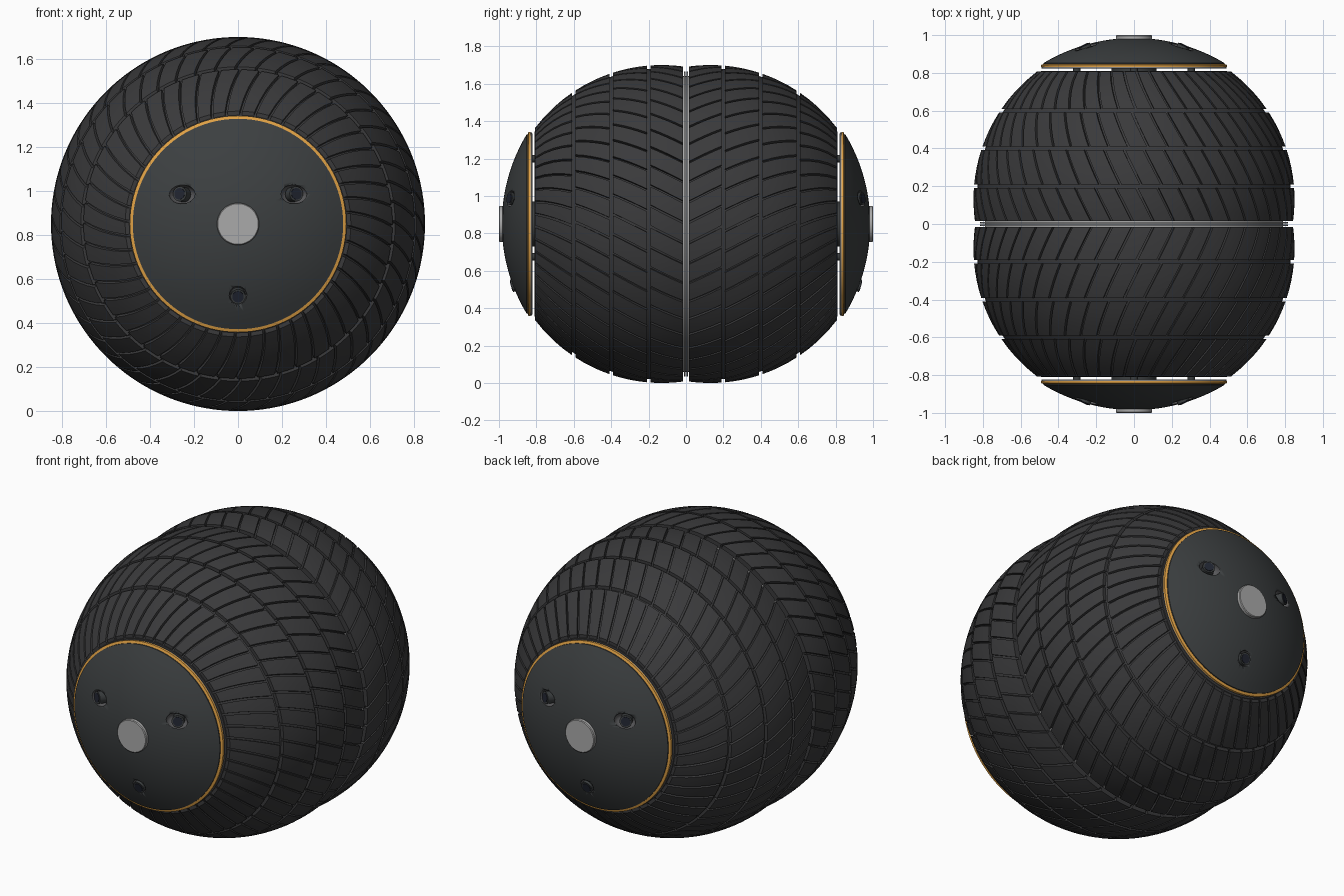
import bpy, bmesh, math
from mathutils import Vector, Matrix

if "Cube" in bpy.data.objects:
    bpy.data.objects.remove(bpy.data.objects["Cube"])

CZ = 0.85                      # height of the rolling axis (parallel to y)
RB, OFF = 0.85, 0.13           # tyre arc radius and arc centre offset from mid plane
BLOCKS, TWIST = 48, 0.6        # blocks per row, groove twist in radians per unit y


def material(name, rgb):
    m = bpy.data.materials.new(name)
    m.diffuse_color = (*rgb, 1)
    m.use_nodes = True
    m.node_tree.nodes["Principled BSDF"].inputs["Base Color"].default_value = m.diffuse_color
    return m


RUBBER = material("rubber", (0.042, 0.042, 0.044))
SHELL = material("dark_shell", (0.045, 0.05, 0.052))
ORANGE = material("orange_trim", (0.75, 0.36, 0.06))
GREY = material("metal", (0.4, 0.4, 0.4))
LENS = material("lens", (0.015, 0.018, 0.03))
SOCKET = material("socket", (0.1, 0.1, 0.105))


def finish(name, bm, mat, angle=35):
    bmesh.ops.recalc_face_normals(bm, faces=bm.faces)
    me = bpy.data.meshes.new(name)
    bm.to_mesh(me)
    bm.free()
    ob = bpy.data.objects.new(name, me)
    bpy.context.collection.objects.link(ob)
    me.materials.append(mat)
    bpy.ops.object.select_all(action='DESELECT')
    ob.select_set(True)
    bpy.context.view_layer.objects.active = ob
    bpy.ops.object.shade_smooth_by_angle(angle=math.radians(angle))
    return ob


def polar(r, a, y):
    return Vector((r * math.sin(a), y, CZ + r * math.cos(a)))


def lathe(name, profile, mat, s, n=96, closed=False):
    """Revolve (radius, y) points about the rolling axis; s = side of the model."""
    bm = bmesh.new()
    rings = []
    for r, y in profile:
        if r == 0:
            rings.append([bm.verts.new((0, y * s, CZ))] * n)
        else:
            rings.append([bm.verts.new(polar(r, math.tau * i / n, y * s)) for i in range(n)])
    pairs = list(zip(rings, rings[1:])) + ([(rings[-1], rings[0])] if closed else [])
    for a, b in pairs:
        for i in range(n):
            j = (i + 1) % n
            bm.faces.new(list(dict.fromkeys((a[i], a[j], b[j], b[i]))))
    return finish(name, bm, mat)


def tyre_r(y):
    return math.sqrt(RB * RB - (y - OFF) ** 2)


def tread(name, s):
    """Rows of slanted raised blocks following the tyre curve."""
    bm = bmesh.new()
    pitch = math.tau / BLOCKS
    rows = [(0.015, 0.19), (0.208, 0.391), (0.409, 0.591), (0.609, 0.808)]
    NY, NA = 4, 3
    for k, (y0, y1) in enumerate(rows):
        for b in range(BLOCKS):
            layers = []
            for depth in (0.0, 0.024):
                grid = []
                for u in range(NY + 1):
                    y = y0 + (y1 - y0) * u / NY
                    r = tyre_r(y)
                    gap = 0.006 / r
                    start = b * pitch + k * 0.3 * pitch - TWIST * y + gap
                    grid.append([bm.verts.new(polar(r - depth, start + (pitch - 2 * gap) * v / NA, y * s))
                                 for v in range(NA + 1)])
                layers.append(grid)
            top, low = layers
            for u in range(NY):
                for v in range(NA):
                    bm.faces.new((top[u][v], top[u + 1][v], top[u + 1][v + 1], top[u][v + 1]))
            rim = [(u, 0) for u in range(NY)] + [(NY, v) for v in range(NA)] + \
                  [(u, NA) for u in range(NY, 0, -1)] + [(0, v) for v in range(NA, 0, -1)]
            for (a, c), (d, e) in zip(rim, rim[1:] + rim[:1]):
                bm.faces.new((top[a][c], top[d][e], low[d][e], low[a][c]))
    bmesh.ops.delete(bm, geom=[v for v in bm.verts if not v.link_faces], context='VERTS')
    return finish(name, bm, RUBBER, 30)


def rod(name, centre, direction, r, length, mat, n=32):
    bm = bmesh.new()
    q = Vector((0, 0, 1)).rotation_difference(Vector(direction)).to_matrix().to_4x4()
    bmesh.ops.create_cone(bm, cap_ends=True, segments=n, radius1=r, radius2=r, depth=length,
                          matrix=Matrix.Translation(centre) @ q)
    return finish(name, bm, mat)


def dome_y(r):
    return 0.985 - 0.93 + math.sqrt(0.93 ** 2 - r * r)


for s, side in ((-1, "front"), (1, "back")):
    # tyre half: solid core plus tread blocks
    ys = [0.015 + 0.795 * i / 20 for i in range(21)]
    core = [(0, 0.015)] + [(tyre_r(y) - 0.018, y) for y in ys] + [(0, 0.81)]
    lathe(side + "_tyre_core", core, RUBBER, s)
    tread(side + "_tyre_tread", s)

    # end cap: metal backing plate, orange trim and shallow dome
    lathe(side + "_cap_plate", [(0, 0.822), (0.485, 0.822), (0.49, 0.825), (0.49, 0.832), (0, 0.832)], GREY, s)
    lathe(side + "_cap_trim", [(0.475, 0.832), (0.492, 0.832), (0.492, 0.842), (0.478, 0.847)],
          ORANGE, s, closed=True)
    radii = [0.478 * (1 - i / 12) for i in range(12)]
    dome = lathe(side + "_cap_dome", [(0, 0.833), (0.478, 0.833)] + [(r, dome_y(r)) for r in radii]
                 + [(0, 0.985)], SHELL, s)
    dome.data.materials.append(SOCKET)

    # hub button and axle stub
    lathe(side + "_hub_button", [(0, 0.96), (0.096, 0.96), (0.096, 0.996), (0.092, 1.0), (0, 1.0)], GREY, s, 48)
    lathe(side + "_axle", [(0, 0.8), (0.12, 0.8), (0.12, 0.825), (0, 0.825)], SHELL, s, 48)
    for i in range(3):
        rod(f"{side}_cap_bolt_{i}", polar(0.35, math.tau * i / 3, 0.817 * s), (0, 1, 0), 0.02, 0.03, SHELL, 16)

    # three camera eyes set in almond sockets
    for i, (x, z, wide) in enumerate(((-0.255, 0.135, 0.062), (0.255, 0.135, 0.062), (0, -0.325, 0.04))):
        y = dome_y(math.hypot(x, z))
        bm = bmesh.new()
        bmesh.ops.create_uvsphere(bm, u_segments=32, v_segments=16, radius=1,
                                  matrix=Matrix.Translation((x, y * s, CZ + z)) @
                                  Matrix.Diagonal((wide, 0.05, 0.043, 1)))
        cutter = finish(f"{side}_socket_cutter_{i}", bm, SOCKET)
        mod = dome.modifiers.new("socket", 'BOOLEAN')
        mod.operation, mod.solver, mod.object = 'DIFFERENCE', 'EXACT', cutter
        bpy.context.view_layer.objects.active = dome
        bpy.ops.object.modifier_apply(modifier=mod.name)
        bpy.data.objects.remove(cutter)
        d = Vector((x, 0.5 * s, z * 0.4)).normalized()
        c = Vector((x, (y - 0.015) * s, CZ + z))
        rod(f"{side}_eye_barrel_{i}", c, d, 0.034, 0.045, SHELL)
        rod(f"{side}_eye_lens_{i}", c + d * 0.003, d, 0.026, 0.045, LENS)

# thin metal disc rings in the slit between the tyre halves
for s, side in ((-1, "front"), (1, "back")):
    lathe(side + "_slit_ring", [(0.77, 0.002), (0.815, 0.002), (0.815, 0.011), (0.77, 0.011)],
          GREY, s, closed=True)
lathe("slit_core", [(0, -0.016), (0.79, -0.016), (0.79, 0.016), (0, 0.016)], GREY, 1)
